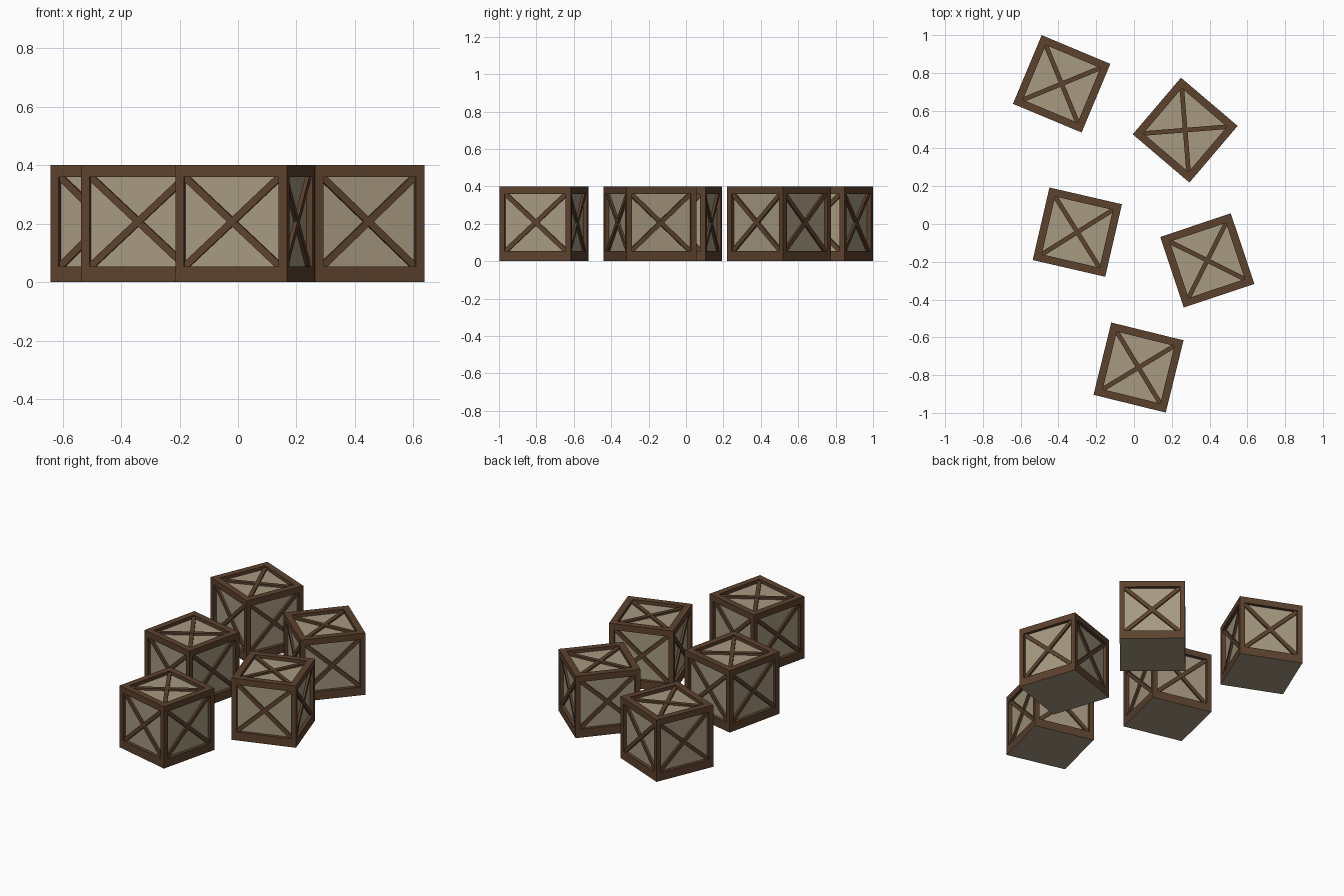
import bpy, bmesh
from math import radians, pi, hypot
from mathutils import Matrix, Vector

if "Cube" in bpy.data.objects:
    bpy.data.objects.remove(bpy.data.objects["Cube"])

W, H = 0.394, 0.4          # crate width and height
h = W / 2
RECESS, BRACE_T, BRACE_W = 0.021, 0.013, 0.024


def material(name, rgb):
    m = bpy.data.materials.new(name)
    m.diffuse_color = (*rgb, 1)
    m.use_nodes = True
    m.node_tree.nodes["Principled BSDF"].inputs["Base Color"].default_value = m.diffuse_color
    return m


wood = material("dark_wood", (0.107, 0.054, 0.027))
panel = material("pale_panel", (0.381, 0.319, 0.216))


def quad(bm, M, pts, mat=0):
    f = bm.faces.new([bm.verts.new(M @ Vector(p)) for p in pts])
    f.material_index = mat
    return f


def rect(x0, y0, x1, y1, d=0.0):
    return [(x0, y0, d), (x1, y0, d), (x1, y1, d), (x0, y1, d)]


def framed_side(bm, M, outer, inner):
    """Frame ring, recess walls and sunken panel; +z of M points outward."""
    o, i, b = rect(*outer), rect(*inner), rect(*inner, -RECESS)
    for k in range(4):
        n = (k + 1) % 4
        quad(bm, M, (o[k], o[n], i[n], i[k]))
        quad(bm, M, (i[k], i[n], b[n], b[k]))
    quad(bm, M, b, 1)


def cross_braces(bm, M, inner):
    """Two corner-to-corner boards lying on the panel."""
    x0, y0, x1, y1 = inner
    w, t = x1 - x0, y1 - y0
    a = BRACE_W / 2 * hypot(w, t) / t
    b = BRACE_W / 2 * hypot(w, t) / w
    board = [(x0, y0), (x0 + a, y0), (x1, y1 - b), (x1, y1), (x1 - a, y1), (x0, y0 + b)]
    flipped = [(x0 + x1 - x, y) for x, y in reversed(board)]
    for j, outline in enumerate((board, flipped)):
        top = -RECESS + BRACE_T - 0.001 * j
        hi = [(x, y, top) for x, y in outline]
        lo = [(x, y, -RECESS) for x, y in outline]
        quad(bm, M, hi)
        for k in range(6):
            n = (k + 1) % 6
            quad(bm, M, (lo[k], lo[n], hi[n], hi[k]))


# Five decorated sides: four walls and the lid
sides = []
for k in range(4):
    M = Matrix.Rotation(k * pi / 2, 4, 'Z') @ Matrix.Translation((0, -h, 0)) @ Matrix.Rotation(pi / 2, 4, 'X')
    sides.append((M, (-h, 0, h, H), (-h + 0.03, 0.054, h - 0.03, H - 0.04)))
e = h - 0.04
sides.append((Matrix.Translation((0, 0, H)), (-h, -h, h, h), (-e, -e, e, e)))

# Crate body mesh, with a plain flat underside
bm = bmesh.new()
for M, outer, inner in sides:
    framed_side(bm, M, outer, inner)
quad(bm, Matrix.Identity(4), rect(-h, -h, h, h)[::-1], 1)
bmesh.ops.remove_doubles(bm, verts=bm.verts, dist=1e-5)
body = bpy.data.meshes.new("crate_body")
bm.to_mesh(body)
bm.free()

# Brace mesh
bm = bmesh.new()
for M, _, inner in sides:
    cross_braces(bm, M, inner)
bmesh.ops.remove_doubles(bm, verts=bm.verts, dist=1e-5)
braces = bpy.data.meshes.new("crate_braces")
bm.to_mesh(braces)
bm.free()

for mesh in (body, braces):
    mesh.materials.append(wood)
    mesh.materials.append(panel)

# Five scattered crates: x, y, turn in degrees
for n, (x, y, turn) in enumerate([(-0.383, 0.742, -22.7), (0.271, 0.497, -40.4), (-0.30, -0.043, -13),
                                  (0.388, -0.193, 18.5), (0.024, -0.76, -13.8)], 1):
    for mesh in (body, braces):
        ob = bpy.data.objects.new(f"{mesh.name}_{n}", mesh)
        ob.location = (x, y, 0)
        ob.rotation_euler.z = radians(turn)
        bpy.context.collection.objects.link(ob)
